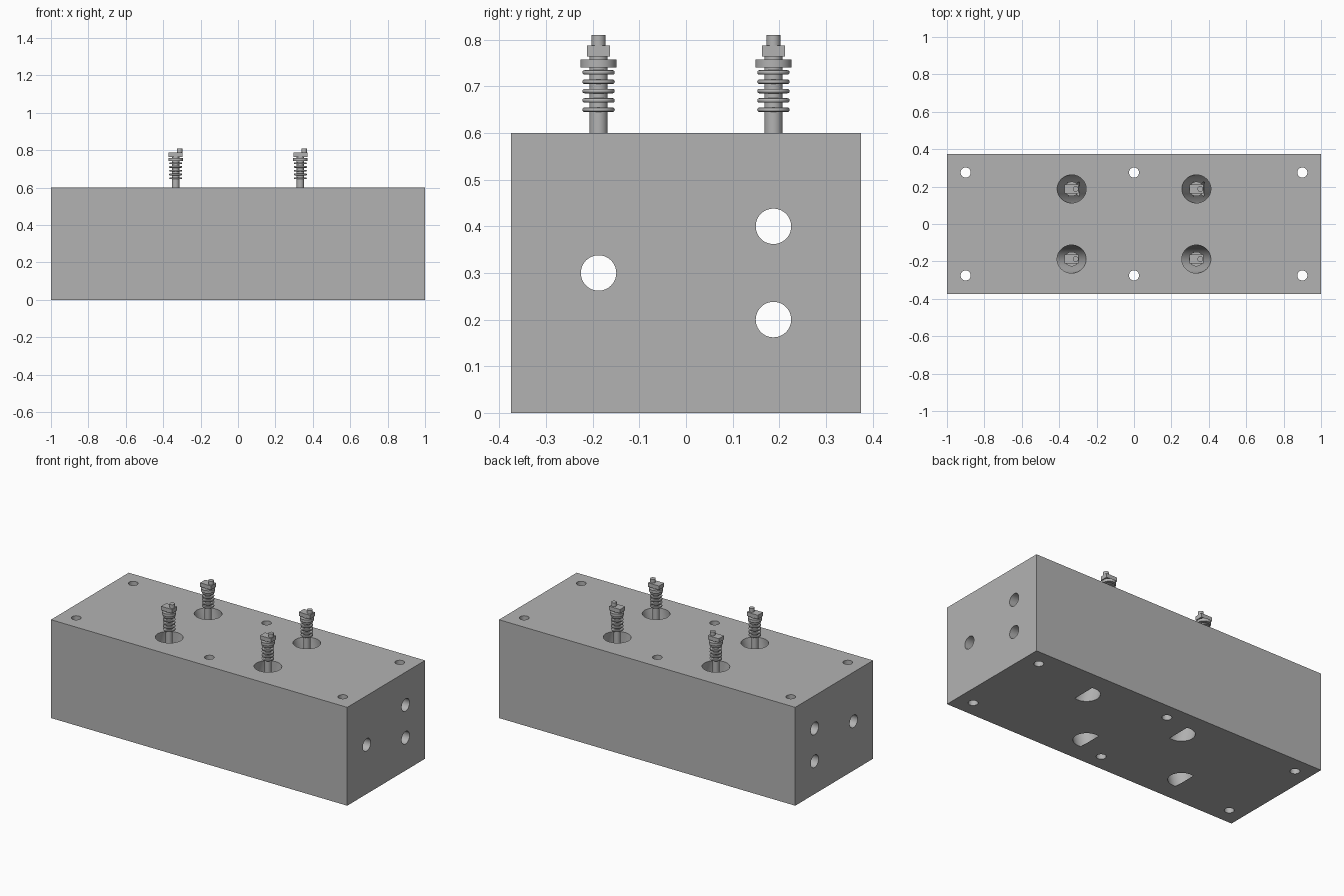
import bpy
import math
from mathutils import Vector

if "Cube" in bpy.data.objects:
    bpy.data.objects.remove(bpy.data.objects["Cube"], do_unlink=True)

grey = bpy.data.materials.new("plain_grey")
grey.use_nodes = True
colour = (0.45, 0.45, 0.45, 1)
grey.diffuse_color = colour
grey.node_tree.nodes["Principled BSDF"].inputs["Base Color"].default_value = colour


def finish(name):
    obj = bpy.context.object
    obj.name = name
    obj.data.materials.clear()
    obj.data.materials.append(grey)
    return obj


def box(name, centre, size):
    bpy.ops.mesh.primitive_cube_add(size=1, location=centre)
    obj = bpy.context.object
    obj.scale = size
    bpy.ops.object.transform_apply(location=False, rotation=False, scale=True)
    return finish(name)


def rod(name, start, end, radius, sides=48):
    start, end = Vector(start), Vector(end)
    axis = end - start
    bpy.ops.mesh.primitive_cylinder_add(
        vertices=sides, radius=radius, depth=axis.length, location=(start + end) / 2,
        rotation=axis.to_track_quat('Z', 'Y').to_euler())
    return finish(name)


def join(parts, name):
    bpy.ops.object.select_all(action='DESELECT')
    for part in parts:
        part.select_set(True)
    bpy.context.view_layer.objects.active = parts[0]
    bpy.ops.object.join()
    return finish(name)


def cut(target, cutter):
    cutter.hide_render = True
    mod = target.modifiers.new("cut", 'BOOLEAN')
    mod.operation = 'DIFFERENCE'
    mod.solver = 'EXACT'
    mod.object = cutter
    bpy.context.view_layer.objects.active = target
    bpy.ops.object.modifier_apply(modifier=mod.name)
    bpy.data.objects.remove(cutter, do_unlink=True)


def smooth(obj):
    bpy.ops.object.select_all(action='DESELECT')
    obj.select_set(True)
    bpy.context.view_layer.objects.active = obj
    bpy.ops.object.shade_smooth_by_angle(angle=math.radians(30))


HOLE_Y = 0.1875
HOLE_X = 1 / 3
TOP = 0.6
TILT = math.radians(15)

# Solid block
block = box("block", (0, 0, TOP / 2), (2, 0.75, TOP))

# Vertical mounting holes
for x in (-0.9, 0, 0.9):
    for y in (-0.275, 0.275):
        cut(block, rod("mounting_hole", (x, y, -0.1), (x, y, 0.7), 0.027))

# Lengthwise channels
for y, z in ((-HOLE_Y, 0.3), (HOLE_Y, 0.4), (HOLE_Y, 0.2)):
    cut(block, rod("channel", (-1.1, y, z), (1.1, y, z), 0.038))

# Slanted pockets, their flat ends just breaking through the underside
for x in (-HOLE_X, HOLE_X):
    for side in (-1, 1):
        mouth = Vector((x, side * HOLE_Y, TOP))
        axis = Vector((side * math.sin(TILT), 0, -math.cos(TILT)))
        cut(block, rod("pocket", mouth - axis * 0.1, mouth + axis * 0.626, 0.075, 64))
smooth(block)


# Ribbed terminal posts
def terminal(name, x, y):
    parts = [rod("stem", (x, y, 0.5), (x, y, 0.77), 0.0193),
             rod("collar", (x, y, 0.741), (x, y, 0.758), 0.039),
             box("head", (x, y, 0.776), (0.074, 0.049, 0.024)),
             rod("pin", (x + 0.021, y, 0.78), (x + 0.021, y, 0.81), 0.015)]
    for i in range(5):
        bpy.ops.mesh.primitive_torus_add(
            location=(x, y, 0.65 + 0.02 * i), major_radius=0.03, minor_radius=0.0048,
            major_segments=48, minor_segments=12)
        parts.append(finish("rib"))
        parts.append(rod("rib_web", (x, y, 0.6465 + 0.02 * i), (x, y, 0.6535 + 0.02 * i), 0.03))
    smooth(join(parts, name))


for x, across in ((-HOLE_X, "right"), (HOLE_X, "left")):
    for y, along in ((-HOLE_Y, "front"), (HOLE_Y, "back")):
        terminal(f"terminal_{along}_{across}", x, y)
